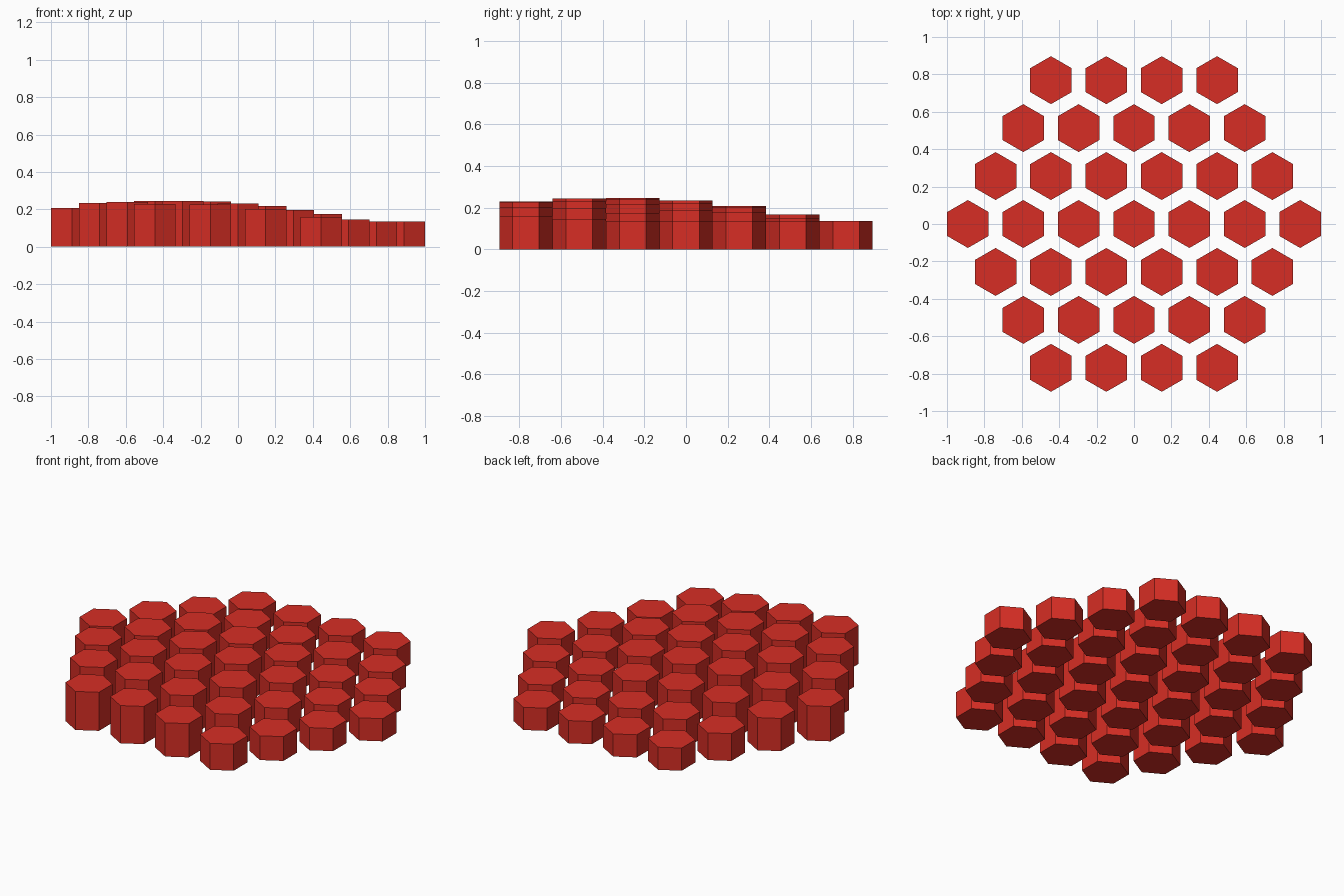
import bpy, math

if "Cube" in bpy.data.objects:
    bpy.data.objects.remove(bpy.data.objects["Cube"])

RINGS = 3          # hexagonal field, three rings round a middle cell
PITCH = 0.296      # centre-to-centre spacing
RADIUS = 0.128     # hexagon corner radius
ROW = PITCH * math.sqrt(3) / 2

red = bpy.data.materials.new("red")
red.diffuse_color = (0.68, 0.027, 0.018, 1)
red.use_nodes = True
red.node_tree.nodes["Principled BSDF"].inputs["Base Color"].default_value = red.diffuse_color


def height(x, y):
    """Domed top surface, highest at front left, with a minimum height."""
    d2 = (x + 0.38) ** 2 + (y + 0.36) ** 2
    return max(0.135, 0.247 - 0.1 * d2 - 0.006 * d2 * d2)


def column(x, y, name):
    """Six-sided column with a corner pointing along y."""
    h = height(x, y)
    bpy.ops.mesh.primitive_cylinder_add(
        vertices=6, radius=RADIUS, depth=h, location=(x, y, h / 2))
    ob = bpy.context.object
    ob.name = name
    ob.data.materials.append(red)


# rows of hexagonal columns
for r in range(-RINGS, RINGS + 1):
    count = 2 * RINGS + 1 - abs(r)
    for i in range(count):
        column((i - (count - 1) / 2) * PITCH, r * ROW,
               f"hex_column_{r + RINGS + 1}_{i + 1}")
